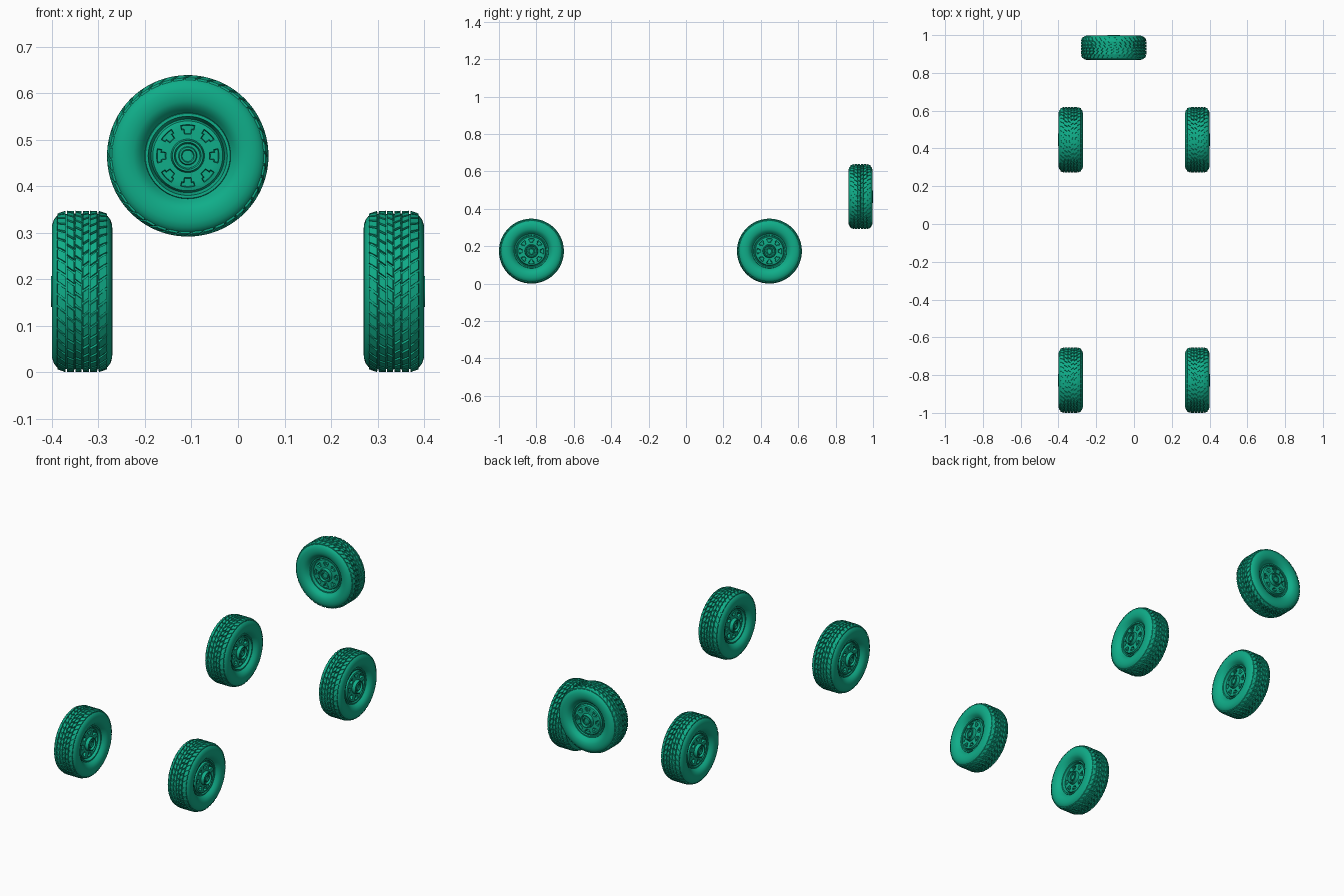
import bpy, bmesh, math

cube = bpy.data.objects.get("Cube")
if cube:
    bpy.data.objects.remove(cube, do_unlink=True)

SEG = 80          # segments around a wheel
PITCHES = 40      # tread blocks around a tyre
RADIUS = 0.1735

green = bpy.data.materials.new("teal_green")
green.use_nodes = True
color = (0.005, 0.42, 0.25, 1)
green.diffuse_color = color
green.node_tree.nodes["Principled BSDF"].inputs["Base Color"].default_value = color


def point(u, r, a):
    """Place a point at width u, radius r and angle a about the x axle."""
    return (u, r * math.cos(a), r * math.sin(a))


def lathe(bm, profile, closed):
    """Spin (radius, width) points about x; returns faces as strips[row][segment]."""
    rings = []
    for r, u in profile:
        if r == 0:
            rings.append([bm.verts.new((u, 0, 0))] * SEG)
        else:
            rings.append([bm.verts.new(point(u, r, math.tau * (k - 5) / SEG)) for k in range(SEG)])
    pairs = list(zip(rings, rings[1:]))
    if closed:
        pairs.append((rings[-1], rings[0]))
    strips = []
    for a, b in pairs:
        strip = []
        for k in range(SEG):
            n = (k + 1) % SEG
            corners = list(dict.fromkeys((a[k], a[n], b[n], b[k])))
            strip.append(bm.faces.new(corners))
        strips.append(strip)
    return strips


def tread_block(bm, u0, u1, angle, span, skew):
    """Raised tread block, skewed into a chevron, with bevelled sides."""
    def ring(r, shrink):
        verts = []
        for u, end in ((u0, 0), (u0, 1), (u1, 1), (u1, 0)):
            a = angle + span * (end - 0.5) * shrink - skew * abs(u)
            mid = (u0 + u1) / 2
            uu = mid + (u - mid) * shrink
            drop = max(0, abs(uu) - 0.036) * 0.35     # rounded shoulder
            verts.append(bm.verts.new(point(uu, r - drop, a)))
        return verts
    low, high = ring(RADIUS - 0.009, 1), ring(RADIUS, 0.9)
    bm.faces.new(low)
    bm.faces.new(high)
    for i in range(4):
        j = (i + 1) % 4
        bm.faces.new((low[i], low[j], high[j], high[i]))


def make_mesh(name, bm, mirror):
    if mirror:
        for v in bm.verts:
            v.co.x = -v.co.x
    bmesh.ops.recalc_face_normals(bm, faces=bm.faces[:])
    mesh = bpy.data.meshes.new(name)
    bm.to_mesh(mesh)
    bm.free()
    mesh.materials.append(green)
    return mesh


def make_tyre(mirror):
    bm = bmesh.new()
    half = [(0.088, 0.036), (0.093, 0.042), (0.099, 0.050), (0.107, 0.058), (0.117, 0.063),
            (0.130, 0.065), (0.143, 0.0645), (0.154, 0.061), (0.162, 0.055), (0.167, 0.047)]
    lathe(bm, half + [(r, -u) for r, u in reversed(half)], True)
    step = math.tau / PITCHES
    # three staggered rows on each half of the tread
    rows = [(0.001, 0.015, 0.0), (0.0165, 0.033, 0.4), (0.035, 0.054, 0.1)]
    for side in (1, -1):
        for u0, u1, shift in rows:
            for i in range(PITCHES):
                phase = i + shift + (0.5 if side < 0 else 0)
                tread_block(bm, side * u0, side * u1, phase * step, step * 0.86, 4.0)
    return make_mesh("tyre", bm, mirror)


def make_rim(mirror):
    bm = bmesh.new()
    hub = [(0, 0.058), (0.012, 0.058), (0.014, 0.063), (0.018, 0.063), (0.020, 0.056),
           (0.026, 0.056), (0.029, 0.067), (0.033, 0.067), (0.036, 0.050), (0.047, 0.050)]
    disc = [(0.057, 0.050), (0.067, 0.050), (0.075, 0.048), (0.079, 0.037), (0.083, 0.037)]
    flange = [(0.085, 0.045), (0.091, 0.045), (0.094, 0.036)]
    outer = hub + disc + flange
    inner = [(r, -u + (0.012 if r < 0.08 else 0)) for r, u in reversed(outer)]
    strips = lathe(bm, outer + inner, False)
    # eight hand holes pressed into each side of the disc
    first = len(hub) - 1
    for row, direction in ((first, -1), (len(strips) - 1 - first, 1)):
        wide = row - direction                     # strip nearer the flange
        for h in range(8):
            hole = [strips[wide][h * 10 + k] for k in range(2, 8)]
            hole += [strips[row][h * 10 + k] for k in range(3, 7)]
            bmesh.ops.recalc_face_normals(bm, faces=bm.faces[:]) if h == 0 else None
            bmesh.ops.inset_region(bm, faces=hole, thickness=0.0015, use_even_offset=True)
            verts = {v for f in hole for v in f.verts}
            bmesh.ops.translate(bm, verts=list(verts), vec=(direction * 0.012, 0, 0))
    return make_mesh("rim", bm, mirror)


meshes = {m: (make_tyre(m), make_rim(m)) for m in (False, True)}

# name, position, turn about z, mirrored
wheels = [("front_plus_x", (0.335, -0.8265, RADIUS), 0, False),
          ("front_minus_x", (-0.335, -0.8265, RADIUS), 0, True),
          ("rear_plus_x", (0.335, 0.446, RADIUS), 0, False),
          ("rear_minus_x", (-0.335, 0.446, RADIUS), 0, True),
          ("spare", (-0.108, 0.933, 0.465), math.pi / 2, False)]

bpy.ops.object.select_all(action='DESELECT')
for name, place, turn, mirror in wheels:
    for part, mesh in zip(("tyre", "rim"), meshes[mirror]):
        ob = bpy.data.objects.new(name + "_" + part, mesh.copy())
        ob.location = place
        ob.rotation_euler.z = turn
        bpy.context.collection.objects.link(ob)
        ob.select_set(True)
        bpy.context.view_layer.objects.active = ob
bpy.ops.object.shade_smooth_by_angle(angle=math.radians(32))
